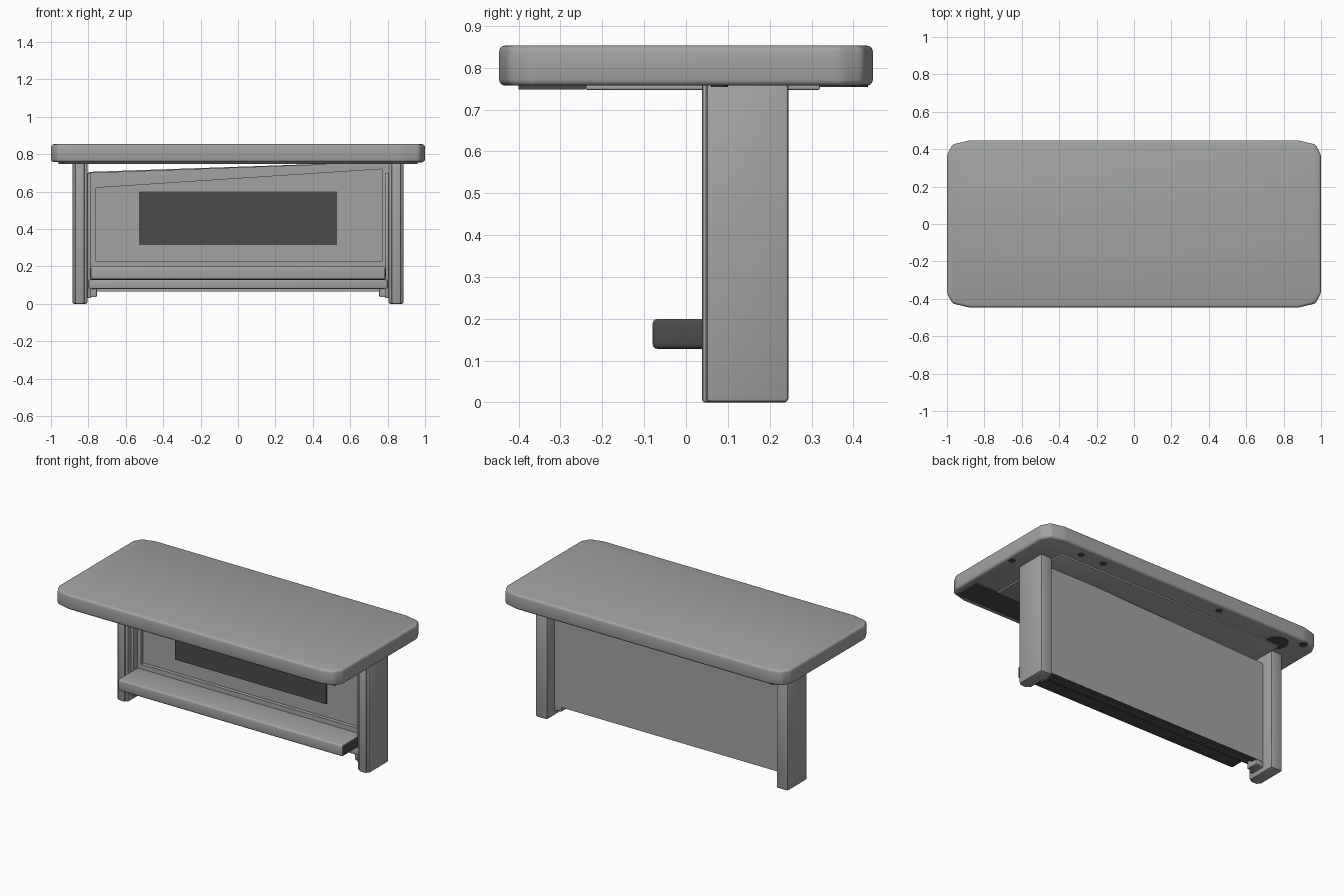
import bpy, bmesh

cube = bpy.data.objects.get("Cube")
if cube:
    bpy.data.objects.remove(cube)


def material(name, rgb):
    m = bpy.data.materials.new(name)
    m.use_nodes = True
    m.diffuse_color = (*rgb, 1)
    m.node_tree.nodes["Principled BSDF"].inputs["Base Color"].default_value = (*rgb, 1)
    return m


grey = material("warm grey", (0.36, 0.37, 0.36))
dark = material("charcoal", (0.07, 0.07, 0.07))


def prism(name, points, axis, lo, hi, mat=grey, bevel=0, segments=2):
    """Extrude a 2D outline along y or z, with optional rounded edges."""
    def place(p, d):
        return (p[0], d, p[1]) if axis == "y" else (p[0], p[1], d)
    bm = bmesh.new()
    low = [bm.verts.new(place(p, lo)) for p in points]
    high = [bm.verts.new(place(p, hi)) for p in points]
    bm.faces.new(low)
    bm.faces.new(high)
    for i in range(len(points)):
        j = (i + 1) % len(points)
        bm.faces.new((low[i], low[j], high[j], high[i]))
    bmesh.ops.recalc_face_normals(bm, faces=bm.faces)
    if bevel:
        bmesh.ops.bevel(bm, geom=bm.edges[:], offset=bevel, segments=segments,
                        profile=0.5, affect="EDGES", clamp_overlap=True)
    mesh = bpy.data.meshes.new(name)
    bm.to_mesh(mesh)
    bm.free()
    mesh.materials.append(mat)
    obj = bpy.data.objects.new(name, mesh)
    bpy.context.collection.objects.link(obj)
    bpy.ops.object.select_all(action="DESELECT")
    obj.select_set(True)
    bpy.context.view_layer.objects.active = obj
    bpy.ops.object.shade_smooth_by_angle()
    return obj


def box(name, x, y, z, mat=grey, bevel=0, segments=2):
    corners = [(x[0], y[0]), (x[1], y[0]), (x[1], y[1]), (x[0], y[1])]
    return prism(name, corners, "z", z[0], z[1], mat, bevel, segments)


def paint(obj, rule):
    """Give the dark colour to the faces that meet the rule."""
    obj.data.materials.append(dark)
    for face in obj.data.polygons:
        if rule(face):
            face.material_index = 1


# Desktop with clipped, softened corners
corner = [(1, 0.37), (0.97, 0.425), (0.88, 0.447)]
outline = (corner + [(-x, y) for x, y in reversed(corner)]
           + [(-x, -y) for x, y in corner] + [(x, -y) for x, y in reversed(corner)])
prism("desktop", outline, "z", 0.757, 0.853, grey, 0.015, 3)

# Shallow underside lip, dark front strip and dark marks below the top
box("underside_lip", (-0.8, 0.8), (-0.24, 0.32), (0.747, 0.76), grey, 0.004)
box("underside_front_strip", (-0.96, 0.96), (-0.4, -0.24), (0.748, 0.757), dark)
marks = [(0.965, 0.08, 0.02), (0.71, 0.38, 0.02), (0.55, 0.385, 0.02),
         (-0.29, 0.4, 0.02), (-0.77, 0.33, 0.07), (-0.9, 0.41, 0.025)]
for x, y, r in marks:
    bpy.ops.mesh.primitive_cylinder_add(vertices=12, radius=r, depth=0.004,
                                        location=(x, y, 0.756))
    bpy.context.object.name = "underside_mark"
    bpy.context.object.data.materials.append(dark)

# Slab legs with a raised front ridge and a small inner foot
for side, label in ((-1, "right"), (1, "left")):
    def span(a, b):
        return sorted((side * a, side * b))
    box(label + "_leg", span(0.805, 0.886), (0.048, 0.245), (0, 0.765), grey, 0.01)
    box(label + "_leg_ridge", span(0.822, 0.872), (0.038, 0.08), (0, 0.765), grey, 0.008)
    box(label + "_leg_inner_post", span(0.785, 0.815), (0.075, 0.17), (0.03, 0.7), grey, 0.006)
    box(label + "_foot", span(0.755, 0.81), (0.09, 0.17), (0.035, 0.09), grey, 0.006)

# Back panel whose upper edge slopes up towards the left
panel = prism("back_panel", [(-0.8, 0.065), (0.8, 0.065), (0.8, 0.76), (-0.8, 0.705)],
              "y", 0.135, 0.172)
paint(panel, lambda f: f.normal.z < -0.9)

# Raised frame around the panel front
inner = [(-0.76, 0.23), (0.77, 0.23), (0.77, 0.72), (-0.76, 0.62)]
outer = [(-0.8, 0.08), (0.8, 0.08), (0.8, 0.758), (-0.8, 0.7)]
for i, label in enumerate(("bottom", "left", "top", "right")):
    j = (i + 1) % 4
    prism("frame_" + label, [outer[i], outer[j], inner[j], inner[i]], "y", 0.112, 0.14)

# Dark rectangle on the panel
box("panel_plate", (-0.53, 0.53), (0.127, 0.136), (0.315, 0.6), dark)

# Footrest shelf with dark ends and underside, and the rail below it
shelf = box("footrest", (-0.79, 0.79), (-0.08, 0.125), (0.128, 0.2), grey, 0.012, 3)
paint(shelf, lambda f: abs(f.normal.x) > 0.5 or f.normal.z < -0.6)
rail = box("lower_rail", (-0.8, 0.8), (0.07, 0.135), (0.08, 0.13), grey, 0.008)
paint(rail, lambda f: f.normal.z < -0.6)
